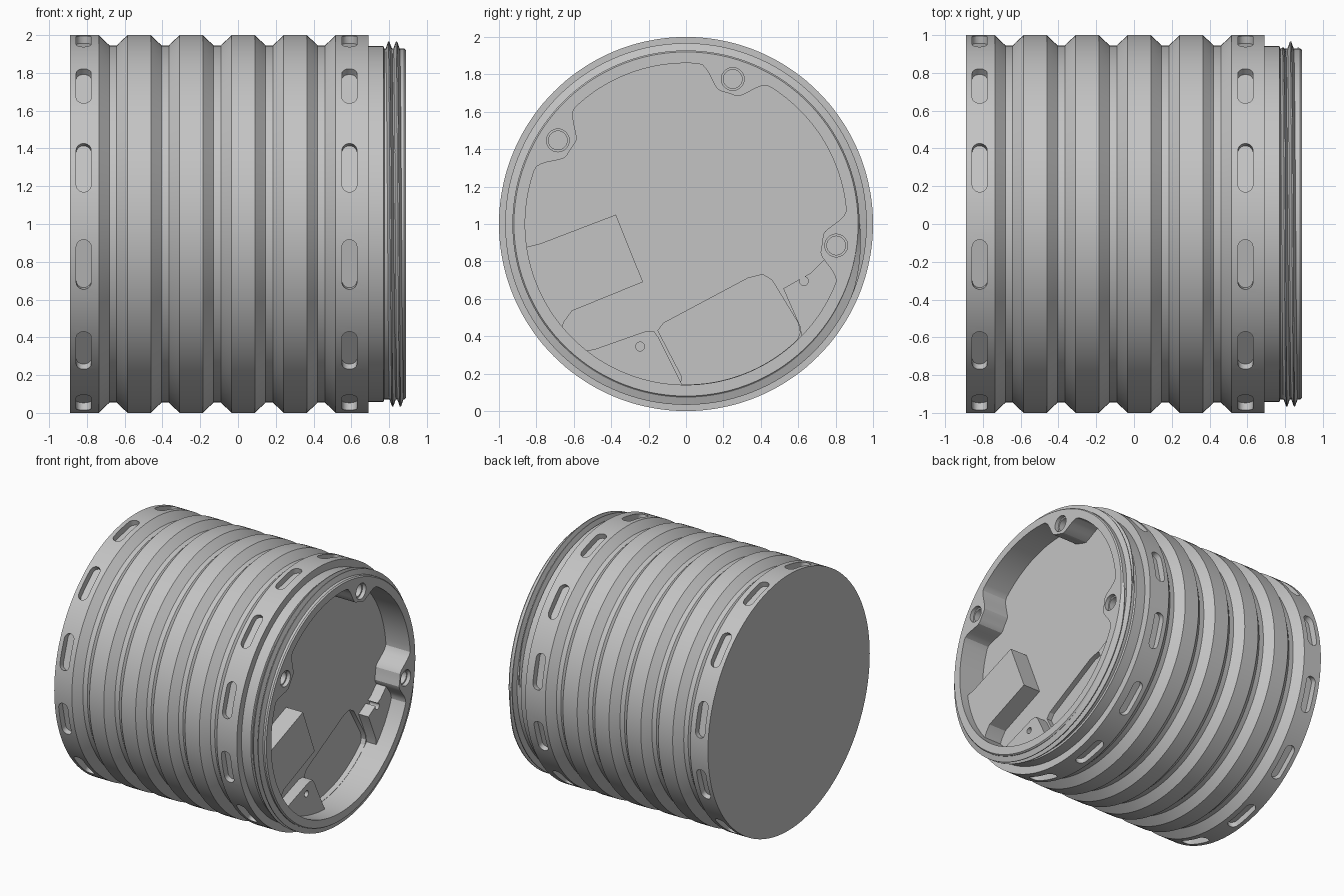
import bpy
import bmesh
from math import sin, cos, pi, radians, hypot, atan2

if "Cube" in bpy.data.objects:
    bpy.data.objects.remove(bpy.data.objects["Cube"])

AXIS = 1.0      # height of the long axis
SEG = 144
RIM, FLOOR, TAB = 0.89, 0.68, 0.765     # x of rim, pocket floor, tab faces

grey = bpy.data.materials.new("plain grey")
grey.use_nodes = True
grey.diffuse_color = (0.55, 0.55, 0.55, 1)
grey.node_tree.nodes["Principled BSDF"].inputs["Base Color"].default_value = (0.55, 0.55, 0.55, 1)


def finish(name, bm):
    bmesh.ops.recalc_face_normals(bm, faces=bm.faces)
    mesh = bpy.data.meshes.new(name)
    bm.to_mesh(mesh)
    bm.free()
    obj = bpy.data.objects.new(name, mesh)
    obj.data.materials.append(grey)
    obj.location.z = AXIS
    bpy.context.collection.objects.link(obj)
    return obj


def skin(bm, loops):
    """Bridge closed loops of points and cap both ends."""
    rings = [[bm.verts.new(p) for p in loop] for loop in loops]
    for a, b in zip(rings, rings[1:]):
        for i in range(len(a)):
            j = (i + 1) % len(a)
            bm.faces.new((a[i], a[j], b[j], b[i]))
    bm.faces.new(rings[0])
    bm.faces.new(rings[-1])


def prism(bm, outline, x0, x1):
    skin(bm, [[(x, y, z) for y, z in outline] for x in (x0, x1)])


def circle(y, z, r, n=32):
    return [(y + r * cos(2 * pi * i / n), z + r * sin(2 * pi * i / n)) for i in range(n)]


def activate(obj):
    bpy.ops.object.select_all(action='DESELECT')
    obj.select_set(True)
    bpy.context.view_layer.objects.active = obj


def cut(obj, bm):
    cutter = finish("cutter", bm)
    cutter.hide_render = True
    activate(obj)
    mod = obj.modifiers.new("cut", 'BOOLEAN')
    mod.operation, mod.solver, mod.object = 'DIFFERENCE', 'EXACT', cutter
    bpy.ops.object.modifier_apply(modifier=mod.name)
    bpy.data.objects.remove(cutter)


def smooth(obj):
    activate(obj)
    bpy.ops.object.shade_smooth_by_angle(angle=radians(25))


# Ribbed body: crests joined by sloped sides and narrow valleys
CREST, VALLEY, SLOPE = 1.0, 0.945, 0.057
profile = [(-RIM, CREST)]
for k in range(5):
    start = -0.737 + 0.2755 * k
    profile += [(start, CREST), (start + SLOPE, VALLEY),
                (start + 0.095, VALLEY), (start + 0.095 + SLOPE, CREST)]
profile += [(0.69, CREST), (0.69, 0.942), (0.77, 0.942), (0.775, 0.928),
            (0.88, 0.928), (RIM, 0.92)]
bm = bmesh.new()
skin(bm, [[(x, y, z) for y, z in circle(0, 0, r, SEG)] for x, r in profile])
body = finish("ribbed_body", bm)

# Slots around both end bands
bm = bmesh.new()
for x in (-0.817, 0.59):
    for k in range(12):
        a = radians(12.5 + 30 * k)
        stadium = []
        for i in range(20):
            t = pi * (i % 10) / 9 + (pi if i > 9 else 0)
            stadium.append((0.04 * cos(t), 0.04 * sin(t) + (0.095 if i < 10 else -0.095)))
        skin(bm, [[(x + u, r * cos(a) - v * sin(a), r * sin(a) + v * cos(a))
                   for u, v in stadium] for r in (0.95, 1.1)])
cut(body, bm)

# End pocket, whose wall swells inward around three screw bosses
bosses = [(0.25, 0.775), (-0.685, 0.447), (0.803, -0.115)]


def wall(a):
    r = 0.86
    for y, z in bosses:
        d = abs((a - atan2(z, y) + pi) % (2 * pi) - pi)
        t = min(max((0.23 - d) / 0.17, 0), 1)
        r -= 0.125 * t * t * (3 - 2 * t)
    return r


angles = [2 * pi * i / 240 for i in range(240)]
bm = bmesh.new()
prism(bm, [(wall(a) * cos(a), wall(a) * sin(a)) for a in angles], FLOOR, 1)
cut(body, bm)

# Shallow rounded recess in the pocket floor
arc = [radians(-46 - 2.3 * i) for i in range(21)]
outline = [(-0.02, -0.82), (-0.15, -0.57), (-0.12, -0.53), (0.33, -0.29), (0.41, -0.27),
           (0.46, -0.3), (0.6, -0.53), (0.61, -0.58)]
outline += [(0.858 * cos(a), 0.858 * sin(a)) for a in arc]
bm = bmesh.new()
prism(bm, outline, FLOOR - 0.04, FLOOR + 0.1)
cut(body, bm)

# Boss holes, with a slightly wider mouth
for radius, depth in ((0.05, FLOOR + 0.01), (0.061, RIM - 0.03)):
    bm = bmesh.new()
    for y, z in bosses:
        prism(bm, circle(y, z, radius), depth, 1)
    cut(body, bm)
smooth(body)

# Raised box on the pocket floor
bm = bmesh.new()
prism(bm, [(-0.375, 0.05), (-0.23, -0.31), (-0.61, -0.465), (-0.65, -0.52),
           (-0.67, -0.57), (-0.81, -0.35), (-0.88, -0.13), (-0.82, -0.115),
           (-0.78, -0.105)], FLOOR - 0.02, 0.825)
smooth(finish("raised_box", bm))

# Two mounting tabs with screw holes
tabs = {
    "left_tab": ([(-0.56, -0.68), (-0.49, -0.67), (-0.22, -0.575), (-0.17, -0.575), (-0.145, -0.61),
                  (-0.02, -0.86), (-0.1, -0.88), (-0.55, -0.72)], (-0.245, -0.655)),
    "right_tab": ([(0.52, -0.345), (0.67, -0.26), (0.74, -0.19), (0.86, -0.2), (0.87, -0.26),
                   (0.68, -0.6), (0.62, -0.62), (0.61, -0.55)], (0.63, -0.305)),
}
for name, (shape, hole) in tabs.items():
    bm = bmesh.new()
    prism(bm, shape, FLOOR - 0.04, TAB)
    tab = finish(name, bm)
    bm = bmesh.new()
    prism(bm, circle(*hole, 0.024, 20), FLOOR, 1)
    cut(tab, bm)
    smooth(tab)

# Helical thread on the neck, fading in and out at its ends
TURNS, PITCH, STEPS = 2, 0.041, 240
loops = []
for i in range(STEPS + 1):
    a = 2 * pi * TURNS * i / STEPS
    x = 0.788 + PITCH * TURNS * i / STEPS
    crest = 0.927 + 0.04 * min(1, (i + 0.5) / 8, (STEPS - i + 0.5) / 8)
    loops.append([(x + dx, r * cos(a), r * sin(a))
                  for dx, r in ((-0.019, 0.922), (-0.003, crest), (0.003, crest), (0.019, 0.922))])
bm = bmesh.new()
skin(bm, loops)
smooth(finish("neck_thread", bm))
